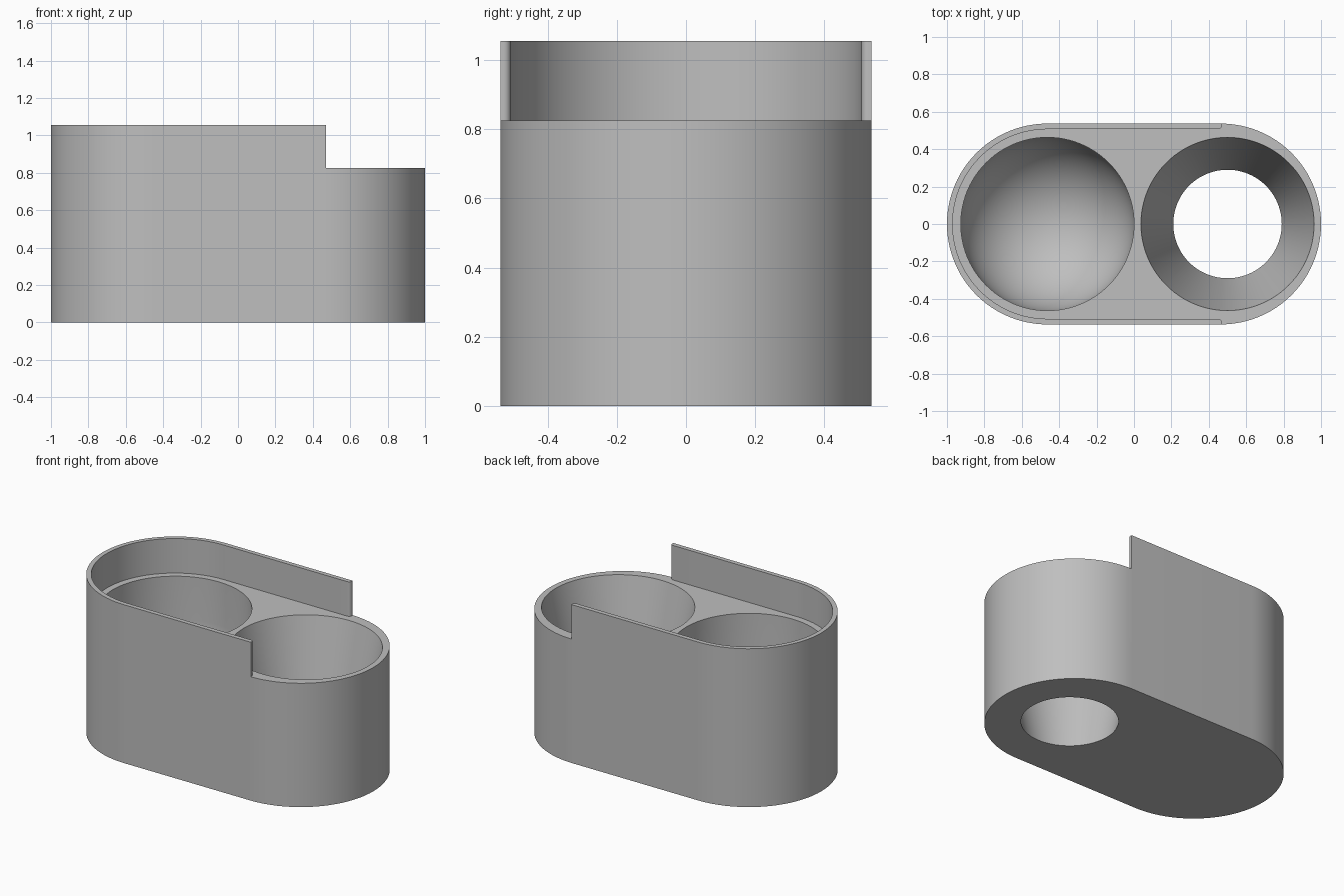
import bpy
import bmesh
from math import sin, cos, pi, radians

cube = bpy.data.objects.get("Cube")
if cube:
    bpy.data.objects.remove(cube, do_unlink=True)

R, CX = 0.537, 0.463          # end radius and end centre of the rounded body
DECK, TOP = 0.825, 1.055      # deck height and rim height
WALL, RIM_END = 0.03, 0.47    # rim thickness and where it stops
CUP = 0.463                   # cup mouth radius

grey = bpy.data.materials.new("plain grey")
grey.use_nodes = True
colour = (0.52, 0.52, 0.52, 1)
grey.diffuse_color = colour
grey.node_tree.nodes["Principled BSDF"].inputs["Base Color"].default_value = colour


def arc(cx, cy, r, start, end, n):
    """Points on a circular arc, angles in degrees."""
    angles = [radians(start + (end - start) * i / n) for i in range(n + 1)]
    return [(cx + r * cos(a), cy + r * sin(a)) for a in angles]


def finish(name, bm):
    bmesh.ops.recalc_face_normals(bm, faces=bm.faces)
    mesh = bpy.data.meshes.new(name)
    bm.to_mesh(mesh)
    bm.free()
    mesh.materials.append(grey)
    obj = bpy.data.objects.new(name, mesh)
    bpy.context.collection.objects.link(obj)
    return obj


def prism(name, outline, z0, z1):
    """Extrude a plan outline upward."""
    bm = bmesh.new()
    face = bm.faces.new([bm.verts.new((x, y, z0)) for x, y in outline])
    new = bmesh.ops.extrude_face_region(bm, geom=[face])["geom"]
    verts = [v for v in new if isinstance(v, bmesh.types.BMVert)]
    bmesh.ops.translate(bm, vec=(0, 0, z1 - z0), verts=verts)
    return finish(name, bm)


def lathe(name, x, profile, steps=96):
    """Revolve (radius, height) points, starting and ending on the axis."""
    bm = bmesh.new()
    verts = [bm.verts.new((r, 0, z)) for r, z in profile]
    edges = [bm.edges.new(pair) for pair in zip(verts, verts[1:])]
    bmesh.ops.spin(bm, geom=verts + edges, cent=(0, 0, 0), axis=(0, 0, 1),
                   angle=2 * pi, steps=steps)
    bmesh.ops.remove_doubles(bm, verts=bm.verts, dist=0.0001)
    bmesh.ops.translate(bm, vec=(x, 0, 0), verts=bm.verts)
    return finish(name, bm)


# Rounded body at full height
body = prism("cup_holder_body",
             arc(CX, 0, R, -90, 90, 48) + arc(-CX, 0, R, 90, 270, 48), 0, TOP)

# Space above the deck: leaves a thin rim with rounded inner ends
inner, corner = R - WALL, 0.02
side = arc(RIM_END - corner, inner + corner, corner, -90, 0, 6) + [(RIM_END, 0.7)]
front = [(x, -y) for x, y in side]
pocket = prism("pocket_cutter",
               arc(-CX, 0, inner, 90, 270, 48) + front
               + [(1.2, -0.7), (1.2, 0.7)] + side[::-1], DECK, TOP + 0.1)

# Round-bottomed cup
centre = 0.075 + CUP
bowl = lathe("bowl_cutter", -CX,
             [(0, DECK + 0.1), (CUP, DECK + 0.1), (CUP, DECK)]
             + [(r, z) for r, z in arc(0, centre, CUP, 0, -88, 24)]
             + [(0, centre - CUP)])

# Tapered cup, open through the base
taper = lathe("taper_cutter", 0.5,
              [(0, DECK + 0.1), (CUP, DECK + 0.1), (CUP, DECK),
               (0.29, 0), (0.29, -0.1), (0, -0.1)])

bpy.ops.object.select_all(action='DESELECT')
bpy.context.view_layer.objects.active = body
body.select_set(True)
for cutter in (pocket, bowl, taper):
    cutter.hide_render = True
    mod = body.modifiers.new(cutter.name, 'BOOLEAN')
    mod.operation = 'DIFFERENCE'
    mod.solver = 'EXACT'
    mod.object = cutter
    bpy.ops.object.modifier_apply(modifier=mod.name)
    bpy.data.objects.remove(cutter, do_unlink=True)

bpy.ops.object.shade_smooth_by_angle(angle=radians(30))
